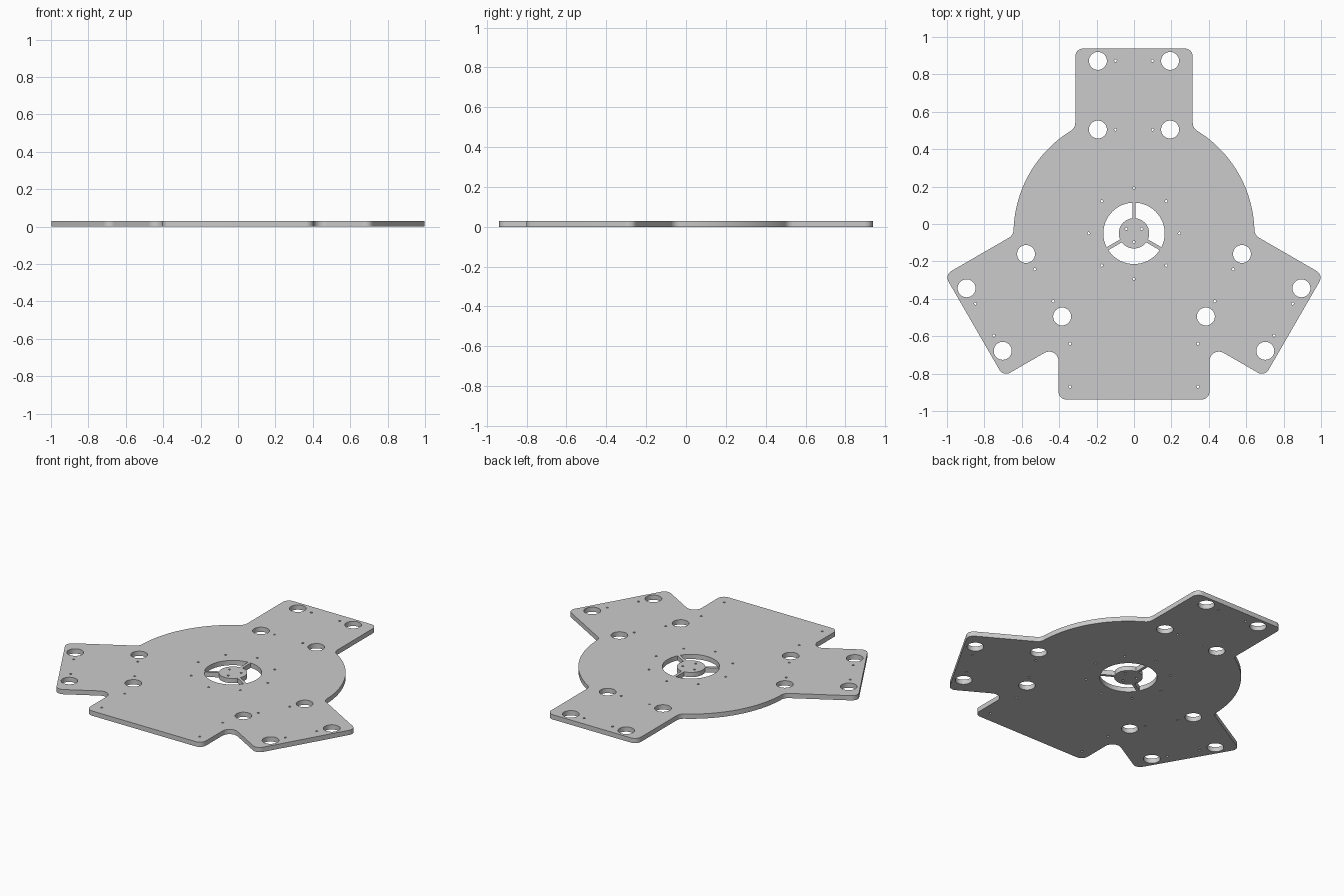
import bpy, bmesh
from math import sin, cos, asin, atan2, radians, degrees, sqrt
from mathutils import Vector, Matrix

if "Cube" in bpy.data.objects:
    bpy.data.objects.remove(bpy.data.objects["Cube"])

CY = -0.05                      # disc centre in y
T = 0.03                        # plate thickness
R, A, L = 0.644, 0.314, 0.988   # disc radius, arm half width, arm reach
TAB, BOTTOM = 0.404, -0.938 - CY  # tab half width and lower edge
RC, RF = 0.042, 0.05            # outer corner and inner fillet radii


def arc(cx, cy, r, a0, a1, n=10):
    return [Vector((cx + r * cos(radians(a0 + (a1 - a0) * i / n)),
                    cy + r * sin(radians(a0 + (a1 - a0) * i / n)))) for i in range(n + 1)]


def rot(points, deg):
    m = Matrix.Rotation(radians(deg), 2)
    return [m @ Vector(p) for p in points]


def flip(points):
    return [Vector((-p[0], p[1])) for p in points]


# Right half of the outline, measured from the disc centre
corner = arc(A - RC, L - RC, RC, 90, 0)
fx = A + RF
fy = sqrt((R + RF) ** 2 - fx ** 2)
ang = degrees(atan2(fy, fx))
fillet = arc(fx, fy, RF, 180, 180 + ang)
disc = arc(0, 0, R, ang, 60 - ang, 48)[1:-1]
half = corner + fillet + disc
half += rot(flip(corner + fillet)[::-1], -120)       # upper edge of side arm
half += rot(corner, -120)                            # lower corner of side arm
edge = rot([(A, L)], -120)[0]
vy = edge.y + (edge.x - TAB) * 0.5 / cos(radians(30))
half += arc(TAB + RF, vy - RF * sqrt(3), RF, 60, 180)  # notch beside the tab
half += arc(TAB - RC, BOTTOM + RC, RC, 0, -90)
loops = [half + flip(half)[::-1]]


def hole(x, y, r, n):
    loops.append(arc(x, y, r, 0, 360, n)[:-1])


# Holes in the three arms
for turn in (0, 120, 240):
    for s in (-1, 1):
        for y in (0.922, 0.555):
            big, small = rot([(s * 0.193, y), (s * 0.099, y)], turn)
            hole(*big, 0.048, 40)
            hole(*small, 0.007, 12)

# Holes in the tab
for s in (-1, 1):
    for y in (-0.59, -0.82):
        hole(s * 0.342, y, 0.007, 12)

# Ring of screw holes and hub holes
for i in range(8):
    hole(*rot([(0.243, 0)], i * 45)[0], 0.007, 12)
for i in range(3):
    hole(*rot([(0.047, 0)], 30 + i * 120)[0], 0.007, 12)

# Three slots that leave the hub on thin spokes
W, RO, RI = 0.009, 0.164, 0.081
do, di = degrees(asin(W / RO)), degrees(asin(W / RI))
for a in (90, 210, 330):
    loops.append(arc(0, 0, RO, a + do, a + 120 - do, 28) + arc(0, 0, RI, a + 120 - di, a + di, 20))

# Filled and extruded profile
curve = bpy.data.curves.new("plate_profile", 'CURVE')
curve.dimensions = '2D'
curve.fill_mode = 'BOTH'
curve.extrude = T / 2
for pts in loops:
    sp = curve.splines.new('POLY')
    sp.points.add(len(pts) - 1)
    for p, v in zip(sp.points, pts):
        p.co = (v.x, v.y + CY, T / 2, 1)
    sp.use_cyclic_u = True
plate = bpy.data.objects.new("base_plate", curve)
bpy.context.collection.objects.link(plate)
bpy.context.view_layer.objects.active = plate
plate.select_set(True)
bpy.ops.object.convert(target='MESH')

# Weld walls to caps and rest the plate on the ground
plate = bpy.context.object
bm = bmesh.new()
bm.from_mesh(plate.data)
bmesh.ops.remove_doubles(bm, verts=bm.verts, dist=0.0001)
low = min(v.co.z for v in bm.verts)
bmesh.ops.translate(bm, verts=bm.verts, vec=(0, 0, -low))
bmesh.ops.recalc_face_normals(bm, faces=bm.faces)
bm.to_mesh(plate.data)
bm.free()
bpy.ops.object.shade_smooth_by_angle(angle=radians(35))
